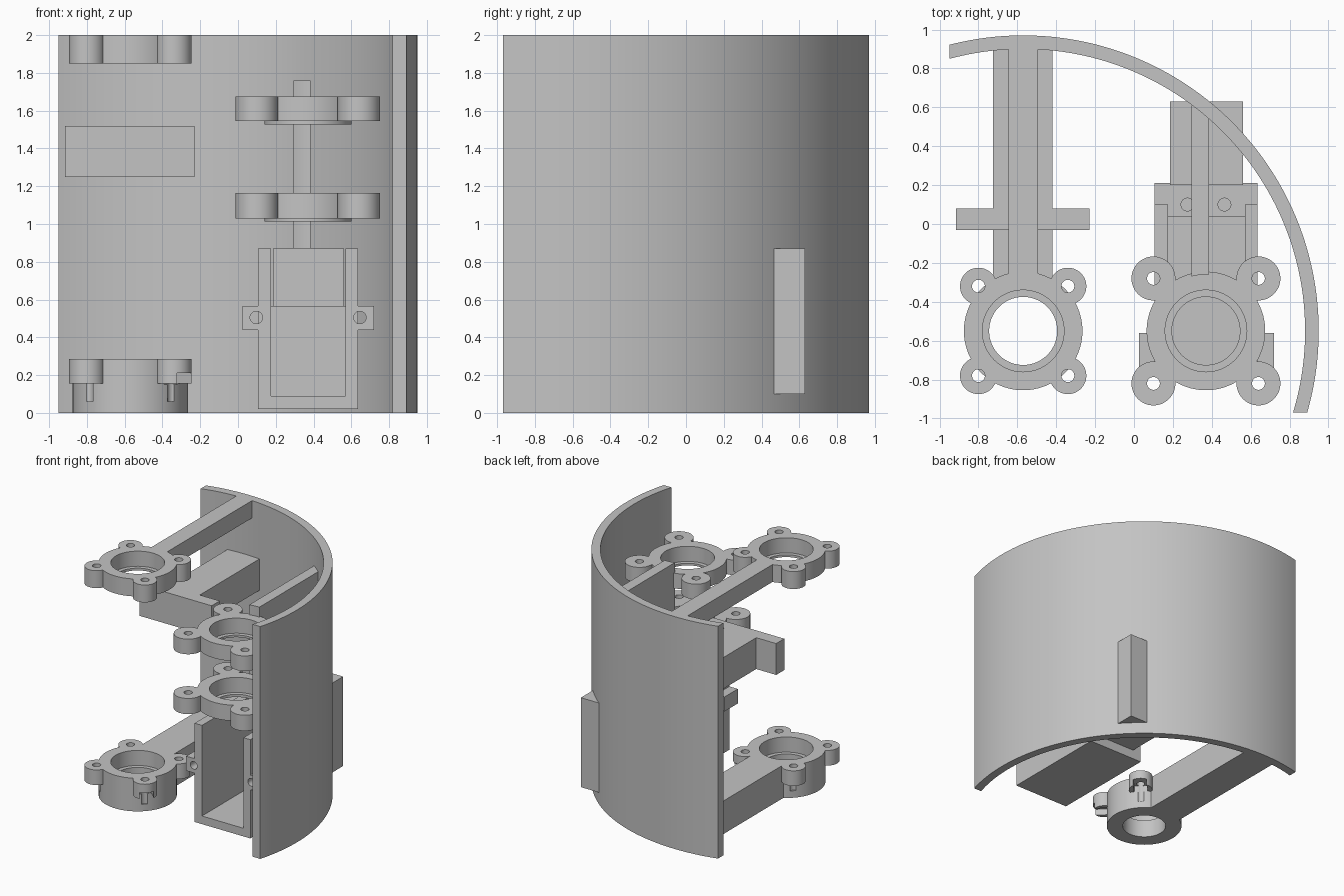
import bpy, bmesh
from math import acos, asin, cos, sin, pi, radians
from mathutils import Matrix, Vector

if "Cube" in bpy.data.objects:
    bpy.data.objects.remove(bpy.data.objects["Cube"])

grey = bpy.data.materials.new("plain grey")
grey.use_nodes = True
grey.diffuse_color = (0.55, 0.55, 0.55, 1)
grey.node_tree.nodes["Principled BSDF"].inputs["Base Color"].default_value = grey.diffuse_color


def finish(name, bm):
    bmesh.ops.recalc_face_normals(bm, faces=bm.faces)
    mesh = bpy.data.meshes.new(name)
    bm.to_mesh(mesh)
    bm.free()
    mesh.materials.append(grey)
    obj = bpy.data.objects.new(name, mesh)
    bpy.context.collection.objects.link(obj)
    return obj


def box(name, x, y, z, turn=None):
    """Box from three (low, high) ranges."""
    bm = bmesh.new()
    bmesh.ops.create_cube(bm, size=1)
    for v in bm.verts:
        v.co = Vector(r[0] + (c + 0.5) * (r[1] - r[0]) for c, r in zip(v.co, (x, y, z)))
    if turn:
        bm.transform(turn)
    return finish(name, bm)


def cylinder(name, x, y, z, r, sides=64, axis="Z"):
    """Cylinder spanning the (low, high) range z along its axis."""
    bm = bmesh.new()
    bmesh.ops.create_cone(bm, cap_ends=True, segments=sides, radius1=r, radius2=r, depth=z[1] - z[0])
    bm.transform(Matrix.Translation((0, 0, (z[0] + z[1]) / 2)))
    if axis == "Y":
        bm.transform(Matrix.Rotation(-pi / 2, 4, "X"))
        bm.transform(Matrix.Translation((x, 0, y)))
    else:
        bm.transform(Matrix.Translation((x, y, 0)))
    return finish(name, bm)


def combine(obj, others, operation):
    for other in others:
        mod = obj.modifiers.new("combine", "BOOLEAN")
        mod.operation, mod.solver, mod.object = operation, "EXACT", other
        bpy.context.view_layer.objects.active = obj
        bpy.ops.object.modifier_apply(modifier=mod.name)
        bpy.data.objects.remove(other)


def smooth(obj):
    bpy.ops.object.select_all(action="DESELECT")
    obj.select_set(True)
    bpy.context.view_layer.objects.active = obj
    bpy.ops.object.shade_smooth_by_angle(angle=radians(30))


LEFT_X, RIGHT_X, HUB_Y = -0.57, 0.37, -0.55


def corners(x, offset):
    return [(x + i * offset, HUB_Y + j * offset, i, j) for i in (-1, 1) for j in (-1, 1)]


def bearing_ring(name, x, body, lug_z, offset, lug_r, hole_z, extra=()):
    """Ring with four screw lugs, a bearing seat and a through hole."""
    ring = cylinder(name, x, HUB_Y, body, 0.305, 96)
    lugs = [cylinder("lug", cx, cy, lug_z, lug_r, 48) for cx, cy, i, j in corners(x, offset)]
    combine(ring, lugs + list(extra), "UNION")
    top = body[1]
    cuts = [cylinder("seat", x, HUB_Y, (top - 0.13, top + 0.1), 0.21, 96),
            cylinder("bore", x, HUB_Y, (body[0] - 0.1, top + 0.1), 0.175, 96)]
    cuts += [cylinder("screw", cx, cy, hole_z, 0.033, 32) for cx, cy, i, j in corners(x, offset)]
    combine(ring, cuts, "DIFFERENCE")
    return ring


# Curved shell with ends cut square to the axes
OUTER, INNER = 1.52, 1.45
STEPS = 96
profile = []
for radius in (OUTER, INNER):
    start, end = asin(-0.42 / radius), acos(-0.38 / radius)
    arc = [start + (end - start) * k / STEPS for k in range(STEPS + 1)]
    pts = [(LEFT_X + radius * cos(a), HUB_Y + radius * sin(a)) for a in arc]
    profile.append(pts)
bm = bmesh.new()
rows = [[bm.verts.new((px, py, z)) for px, py in pts]
        for pts, z in ((profile[0], 0), (profile[0], 2), (profile[1], 2), (profile[1], 0))]
for a, b in zip(rows, rows[1:] + rows[:1]):
    for k in range(STEPS):
        bm.faces.new((a[k], a[k + 1], b[k + 1], b[k]))
for k in (0, STEPS):
    bm.faces.new([row[k] for row in rows])
smooth(finish("curved_shell", bm))

# Upper ring on its narrow arm
arm = box("arm", (-0.645, -0.495), (-0.3, 0.92), (1.85, 2.0))
smooth(bearing_ring("upper_left_ring", LEFT_X, (1.85, 2.0), (1.85, 2.0), 0.23, 0.095, (1.8, 2.1), [arm]))

# Lower ring on its wide arm, with nut pockets open to the outside
arm = box("arm", (-0.725, -0.42), (-0.3, 0.92), (0, 0.285))
lower = bearing_ring("lower_left_ring", LEFT_X, (0, 0.285), (0.155, 0.285), 0.23, 0.095, (0.06, 0.4), [arm])
pockets = []
for cx, cy, i, j in corners(LEFT_X, 0.23):
    heading = {(1, 1): 45, (-1, 1): 135, (-1, -1): 225, (1, -1): 315}[i, j]
    turn = Matrix.Translation((cx, cy, 0)) @ Matrix.Rotation(radians(heading), 4, "Z")
    pockets.append(box("pocket", (-0.03, 0.2), (-0.055, 0.055), (0.15, 0.21), turn))
combine(lower, pockets, "DIFFERENCE")
smooth(lower)

# T-shaped middle bracket
bracket = box("middle_bracket", (-0.915, -0.23), (-0.03, 0.08), (1.25, 1.52))
combine(bracket, [box("stem", (-0.725, -0.42), (0, 0.92), (1.25, 1.52))], "UNION")

# Two rings on the right with a thin collar underneath, and their web plate
for name, low, high in (("upper_right_ring", 1.545, 1.675), ("middle_right_ring", 1.03, 1.165)):
    collar = cylinder("collar", RIGHT_X, HUB_Y, (low - 0.018, low + 0.05), 0.23, 96)
    ring = bearing_ring(name, RIGHT_X, (low, high), (low, high), 0.27, 0.113, (low - 0.1, high + 0.1), [collar])
    smooth(ring)
web = box("web_plate", (0.295, 0.385), (-0.33, 0.61), (0.87, 1.76))
combine(web, [cylinder("clearance", RIGHT_X, HUB_Y, (0.8, 1.8), 0.29, 96)], "DIFFERENCE")
smooth(web)

# Open motor housing with mounting ears and screw holes
housing = box("motor_housing", (0.105, 0.635), (-0.74, 0.21), (0.02, 0.87))
combine(housing, [box("ears", (0.025, 0.72), (-0.74, -0.56), (0.44, 0.565))], "UNION")
cuts = [box("cavity", (0.175, 0.57), (-0.9, 0.035), (0.09, 1.0)),
        box("shelf", (0.175, 0.57), (-0.1, 0.3), (0.565, 1.0)),
        box("rear_step", (0.0, 0.8), (0.1, 0.3), (0.565, 1.0))]
cuts += [cylinder("ear_hole", x, 0.505, (-0.8, -0.5), 0.033, 32, "Y") for x in (0.097, 0.645)]
cuts += [cylinder("shelf_hole", x, 0.1, (0.3, 0.7), 0.033, 32) for x in (0.275, 0.465)]
combine(housing, cuts, "DIFFERENCE")
smooth(housing)

# Block joining the housing to the shell and poking through it
box("rear_block", (0.185, 0.56), (0.2, 0.63), (0.1, 0.87))
